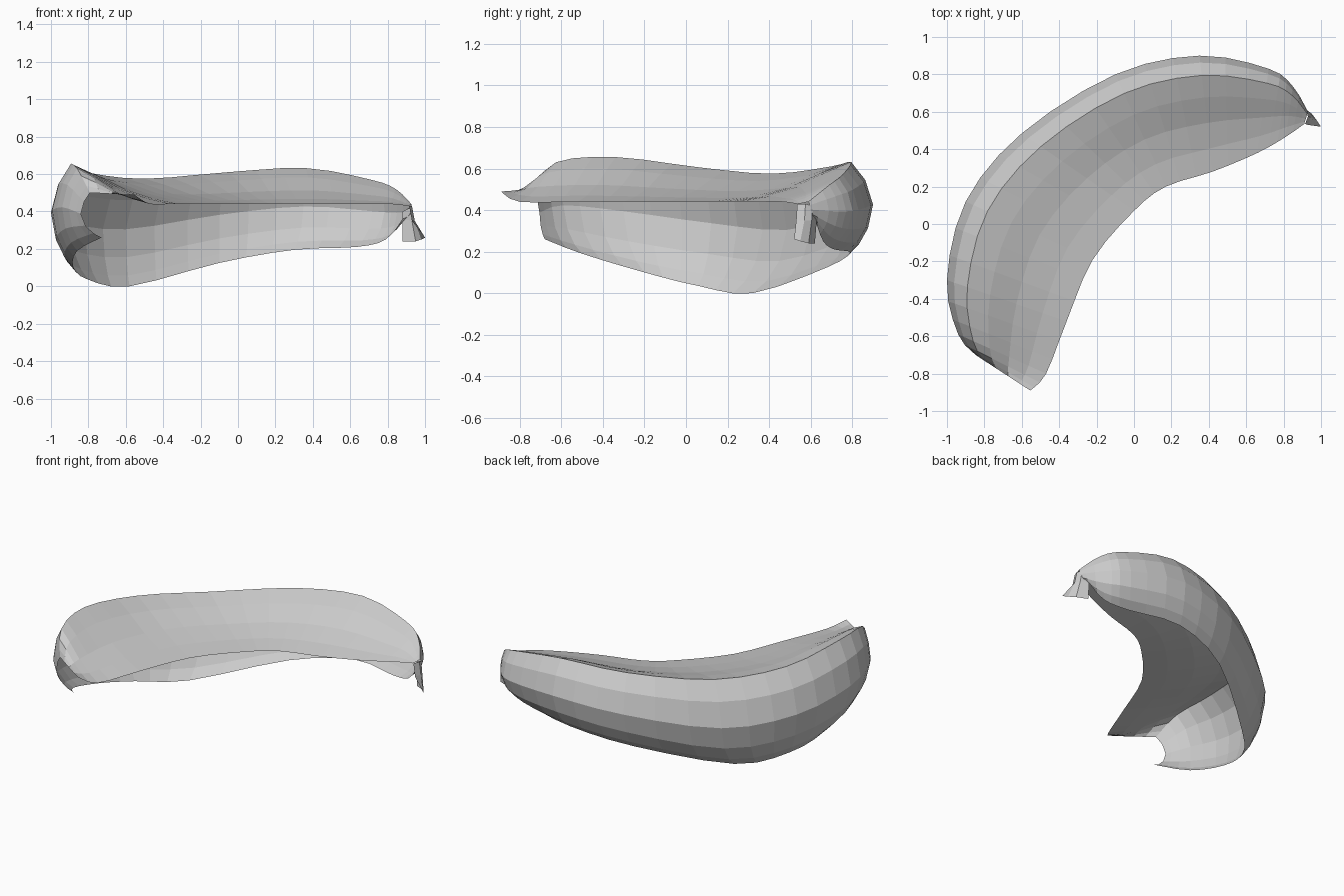
import bpy, bmesh
from mathutils import Vector

if "Cube" in bpy.data.objects:
    bpy.data.objects.remove(bpy.data.objects["Cube"])

# Guide stations from the wide end to the narrow end
lip = [(-.555, -.89), (-.47, -.8), (-.36, -.52), (-.22, -.19), (0, .07),
       (.17, .2), (.42, .28), (.66, .38), (.81, .465), (.91, .535)]
outer = [(-.84, -.705), (-.94, -.59), (-1, -.3), (-.9, .12), (-.6, .485),
         (-.1, .8), (.35, .9), (.72, .83), (.85, .735), (.93, .6)]
bottom = [(-.73, -.68, .26), (-.86, -.5, .19), (-.88, -.2, .10), (-.8, .06, .035), (-.58, .32, .0),
          (-.1, .68, .125), (.3, .79, .195), (.63, .715, .21), (.79, .66, .25), (.88, .62, .36)]
lip_z = [.49, .44, .44, .44, .44, .44, .44, .44, .44, .43]
ridge_z = [.50, .63, .655, .605, .575, .61, .632, .57, .52, .44]


def section(i):
    """One open C-shaped cross-section: lip, dished top, ridge, outer wall, bottom edge."""
    a, o, b = Vector(lip[i]), Vector(outer[i]), Vector(bottom[i])
    zl, zr, zb = lip_z[i], ridge_z[i], b.z
    pts = []
    for f, g in ((0, 0), (.2, .14), (.42, .38), (.64, .74), (.83, 1), (.94, .86)):
        p = a.lerp(o, f)
        z = zl + (zr - zl) * g
        if f == .94:
            z = zr - .2 * (zr - zb)
        pts.append(Vector((p.x, p.y, z)))
    for f, g in ((0, .53), (.22, .27), (.6, .1), (1, 0)):
        p = o.lerp(b.to_2d(), f)
        pts.append(Vector((p.x, p.y, zb + (zr - zb) * g)))
    return pts


def spline(p0, p1, p2, p3, t):
    return .5 * (2 * p1 + (p2 - p0) * t + (2 * p0 - 5 * p1 + 4 * p2 - p3) * t * t
                 + (3 * p1 - p0 - 3 * p2 + p3) * t ** 3)


def refine(rows, n):
    out, last = [], len(rows) - 1
    for i in range(last):
        q = [rows[max(0, min(last, i + k))] for k in (-1, 0, 1, 2)]
        for s in range(n):
            out.append([spline(*c, s / n) for c in zip(*q)])
    return out + [rows[-1]]


def skin(name, rows):
    bm = bmesh.new()
    grid = [[bm.verts.new(p) for p in r] for r in rows]
    for r, s in zip(grid, grid[1:]):
        for j in range(len(r) - 1):
            bm.faces.new((r[j], r[j + 1], s[j + 1], s[j]))
    me = bpy.data.meshes.new(name)
    bm.to_mesh(me)
    bm.free()
    ob = bpy.data.objects.new(name, me)
    bpy.context.collection.objects.link(ob)
    return ob


# Curved hollow shell
skin("curved_shell", refine([section(i) for i in range(len(lip))], 3))

# Small flared flap hanging from the narrow tip
top = [(.88, .62, .40), (.92, .61, .42), (.93, .575, .43), (.915, .535, .43)]
mid = [(.88, .63, .36), (.93, .605, .35), (.945, .57, .35), (.93, .53, .35)]
low = [(.88, .62, .24), (.95, .59, .24), (.98, .55, .25), (1, .52, .26)]
skin("tip_flap", [[Vector(p) for p in r] for r in (top, mid, low)])
